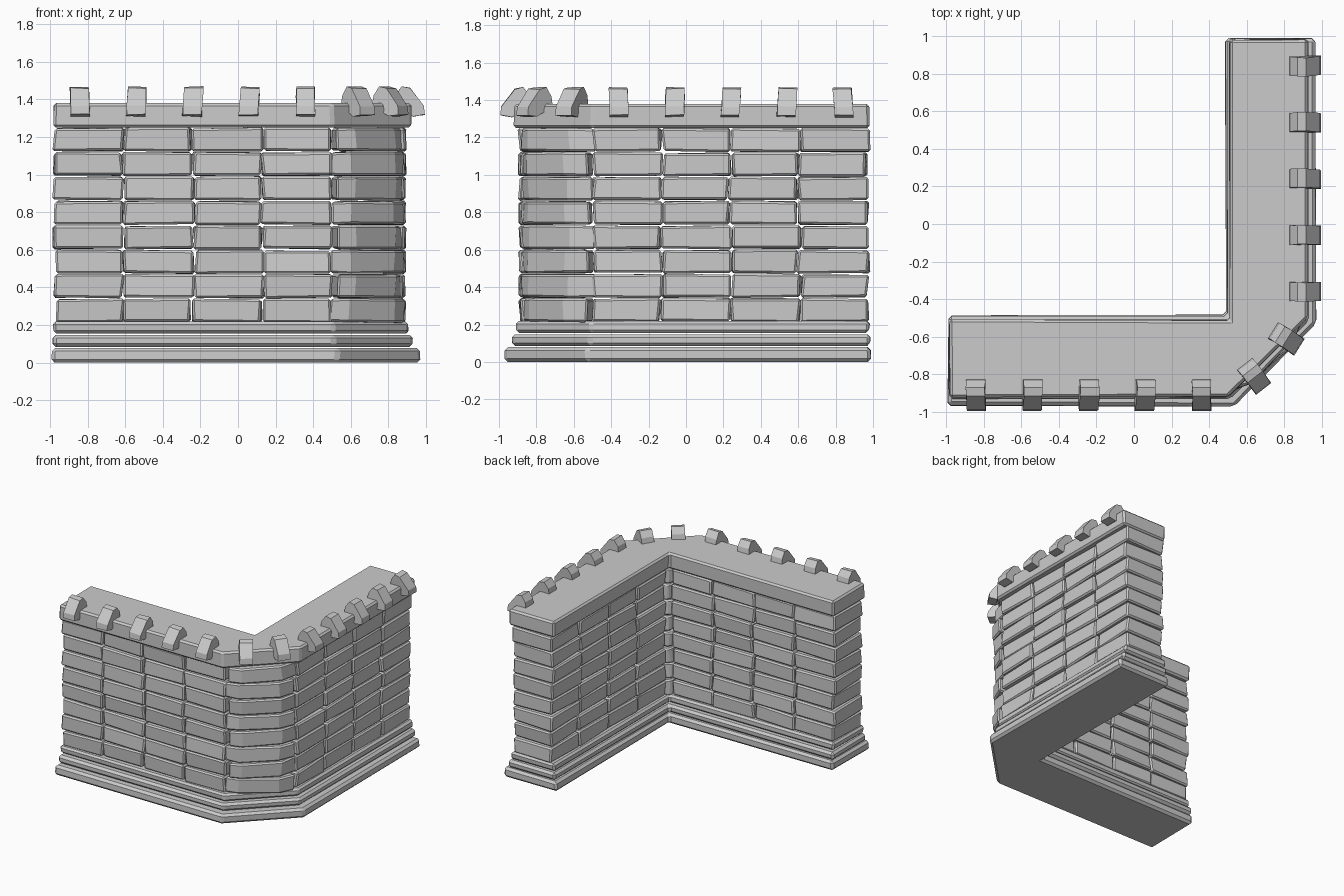
import bpy, bmesh, random
from math import radians, sin, cos
from mathutils import Vector, Matrix

if "Cube" in bpy.data.objects:
    bpy.data.objects.remove(bpy.data.objects["Cube"])

random.seed(4)
MIRROR = lambda p: (-p[1], -p[0])   # swaps the front arm with the right arm


def j(a):
    return random.uniform(-a, a)


def loft(name, ring_a, ring_b, bevel):
    """Closed solid between two matching rings of 3D points, with chamfered edges."""
    bm = bmesh.new()
    a = [bm.verts.new(p) for p in ring_a]
    b = [bm.verts.new(p) for p in ring_b]
    n = len(a)
    bm.faces.new(a)
    bm.faces.new(b)
    for i in range(n):
        bm.faces.new((a[i], a[(i + 1) % n], b[(i + 1) % n], b[i]))
    bmesh.ops.recalc_face_normals(bm, faces=bm.faces)
    me = bpy.data.meshes.new(name)
    bm.to_mesh(me)
    bm.free()
    ob = bpy.data.objects.new(name, me)
    bpy.context.collection.objects.link(ob)
    if bevel:
        m = ob.modifiers.new("chamfer", 'BEVEL')
        m.width = bevel
        m.segments = 1
        m.limit_method = 'ANGLE'
        m.angle_limit = radians(35)
    return ob


def stone(name, poly, z0, z1, bevel, wob=0.0, wobz=0.0):
    """Extruded plan outline whose corners are knocked about a little."""
    rings = [[(x + j(wob), y + j(wob), z + j(wobz)) for x, y in poly] for z in (z0, z1)]
    return loft(name, rings[0], rings[1], bevel)


def plan(out, inn, end, k):
    """L-shaped outline with a cut outer corner."""
    return [(-end, -out), (k, -out), (out, -k), (out, end),
            (inn, end), (inn, -inn), (-end, -inn)]


# stepped plinth
for name, z0, z1, out, inn, end, k, bev in (
        ("plinth_bottom", 0.0, 0.079, 0.965, 0.485, 0.99, 0.53, 0.018),
        ("plinth_middle", 0.084, 0.148, 0.93, 0.495, 0.985, 0.515, 0.018),
        ("plinth_top", 0.156, 0.218, 0.905, 0.51, 0.98, 0.505, 0.015)):
    stone(name, plan(out, inn, end, k), z0, z1, bev, 0.006)

# brick courses
X0, X1, COLS, ROWS, PITCH = -0.975, 0.5, 4, 8, 0.13
W = (X1 - X0) / COLS
for r in range(ROWS):
    z0 = 0.215 + r * PITCH
    z1 = z0 + PITCH - 0.007
    for side in ("front", "right"):
        cuts = [X0 + c * W + j(0.012) for c in range(COLS)] + [X1]
        for c in range(COLS):
            a, b = cuts[c] + 0.003, cuts[c + 1] - 0.003
            yo, yi = -0.885 + j(0.01), -0.53 + j(0.008)
            poly = [(a, yo), (b, yo), (b, yi), (a, yi)]
            if side == "right":
                poly = [MIRROR(p) for p in poly]
            stone(f"{side}_brick_{r}_{c}", poly, z0, z1, 0.011, 0.009, 0.004)
    # corner stone, each one twisted slightly
    t = radians(4 if r % 2 else -3) + j(0.03)
    corner = [(0.505, -0.875), (0.61, -0.845), (0.835, -0.645),
              (0.88, -0.505), (0.53, -0.50), (0.50, -0.53)]
    poly = []
    for x, y in corner:
        dx, dy = x - 0.6, y + 0.6
        poly.append((0.6 + dx * cos(t) - dy * sin(t), -0.6 + dx * sin(t) + dy * cos(t)))
    stone(f"corner_brick_{r}", poly, z0, z1, 0.011, 0.008, 0.004)

# coping slab
stone("coping", plan(0.92, 0.51, 0.98, 0.5), 1.25, 1.38, 0.014, 0.004)

# leaning merlons: profile in (outward distance, height)
PROFILE = [(-0.085, 1.365), (-0.075, 1.42), (-0.04, 1.468), (0.005, 1.46),
           (0.078, 1.365), (0.083, 1.32), (0.02, 1.31)]


def merlon(name, x, y, angle):
    rot = Matrix.Rotation(radians(angle), 3, 'Z')
    lean, rings = j(0.008), []
    for s in (-0.05, 0.05):
        rings.append([rot @ Vector((s + lean * (z - 1.38) * 12 + j(0.003), -d, z + j(0.003)))
                      + Vector((x, y, 0)) for d, z in PROFILE])
    loft(name, rings[0], rings[1], 0)


for i in range(5):
    s = -0.84 + 0.3 * i
    merlon(f"front_merlon_{i}", s, -0.91, 0)
    merlon(f"right_merlon_{i}", 0.91, -s, 90)
merlon("corner_merlon_0", 0.64, -0.81, 38)
merlon("corner_merlon_1", 0.81, -0.61, 58)
